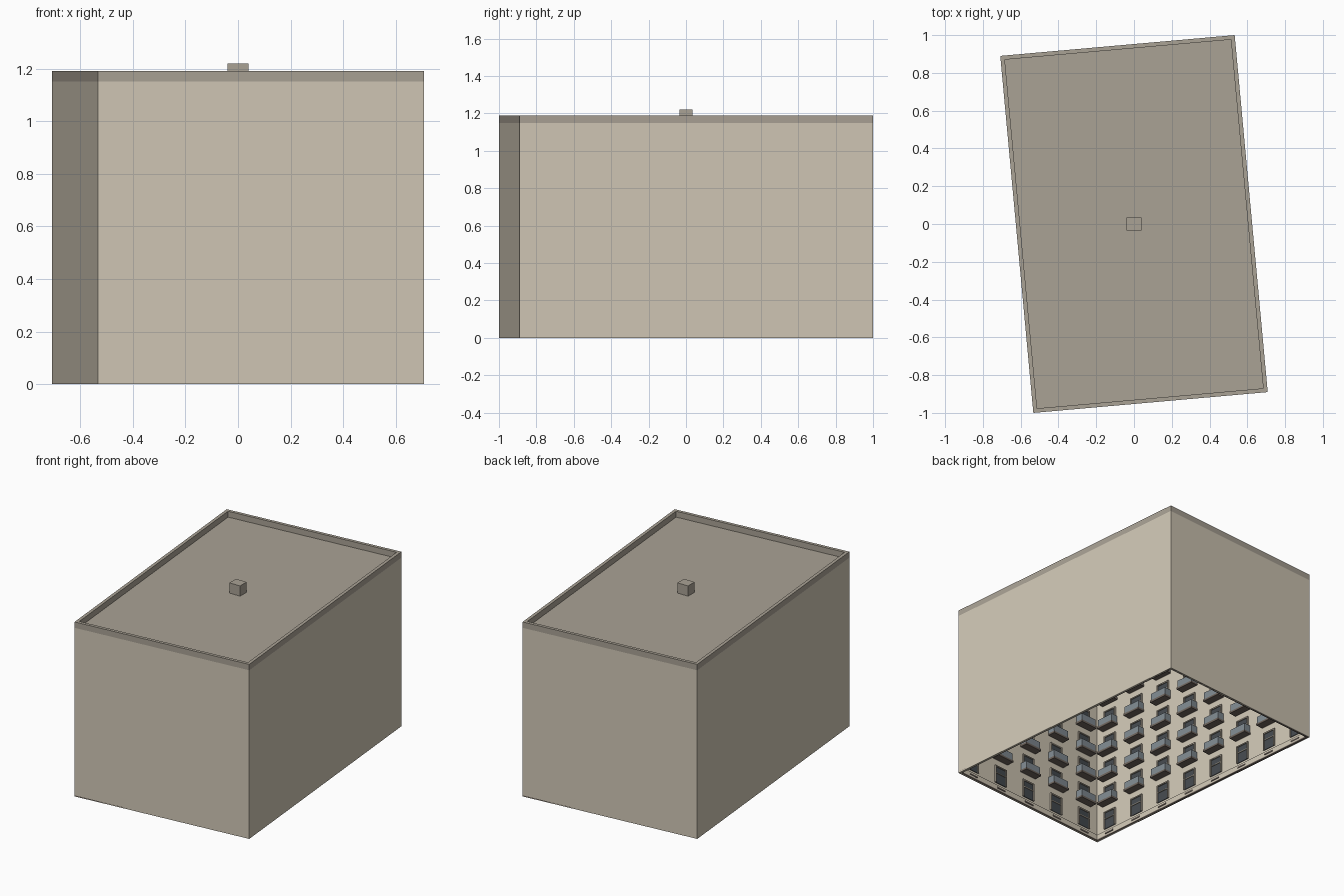
import bpy, bmesh, math
from mathutils import Matrix, Vector

if "Cube" in bpy.data.objects:
    bpy.data.objects.remove(bpy.data.objects["Cube"])

C = [Vector(p) for p in ((-0.533, -1.0, 0), (0.708, -0.89, 0), (0.533, 1.0, 0), (-0.708, 0.89, 0))]
PLINTH, ROOF, TOP, FLOORS = 0.045, 1.15, 1.19, 6
FH = (ROOF - PLINTH) / FLOORS
COLS = (5, 8, 5, 8)


def mat(name, rgb):
    m = bpy.data.materials.new(name)
    m.diffuse_color = (*rgb, 1)
    m.use_nodes = True
    m.node_tree.nodes["Principled BSDF"].inputs["Base Color"].default_value = m.diffuse_color
    return m


CREAM = mat("cream_render", (0.64, 0.58, 0.47))
TAUPE = mat("taupe_stone", (0.40, 0.36, 0.30))
DARK = mat("dark_slab", (0.16, 0.13, 0.11))
FRAME = mat("frame_stone", (0.42, 0.37, 0.30))
PANE = mat("window_glass", (0.06, 0.07, 0.08))
RAIL = mat("rail_glass", (0.22, 0.26, 0.29))


def finish(bm, name, material):
    me = bpy.data.meshes.new(name)
    bm.to_mesh(me)
    bm.free()
    me.materials.append(material)
    ob = bpy.data.objects.new(name, me)
    bpy.context.collection.objects.link(ob)


def box(bm, frame, x0, x1, y0, y1, z0, z1):
    m = Matrix.Translation(((x0 + x1) / 2, (y0 + y1) / 2, (z0 + z1) / 2))
    bmesh.ops.create_cube(bm, size=1, matrix=frame @ m @ Matrix.Diagonal((x1 - x0, y1 - y0, z1 - z0, 1)))


def inset(d):
    out = []
    for i, c in enumerate(C):
        a, b = (C[i - 1] - c).normalized(), (C[(i + 1) % 4] - c).normalized()
        out.append(c + (a + b) * d)
    return out


def ring(name, d, z0, z1, material):
    # closed rectangular band, outer face flush with the walls
    bm = bmesh.new()
    loops = [[bm.verts.new((p.x, p.y, z)) for p in inset(k)] for k, z in ((0, z0), (0, z1), (d, z1), (d, z0))]
    for j in range(4):
        a, b = loops[j], loops[(j + 1) % 4]
        for i in range(4):
            k = (i + 1) % 4
            bm.faces.new((a[i], a[k], b[k], b[i]))
    finish(bm, name, material)


# outer walls: open shell
bm = bmesh.new()
lo = [bm.verts.new(p) for p in C]
hi = [bm.verts.new(p + Vector((0, 0, ROOF))) for p in C]
for i in range(4):
    k = (i + 1) % 4
    bm.faces.new((lo[i], lo[k], hi[k], hi[i]))
finish(bm, "walls", CREAM)

# roof deck, parapet, plinth
bm = bmesh.new()
bm.faces.new([bm.verts.new(p + Vector((0, 0, ROOF))) for p in C])
finish(bm, "roof", TAUPE)
ring("parapet", 0.022, ROOF, TOP, TAUPE)
ring("plinth", 0.012, 0, PLINTH, CREAM)
ring("plinth_base", 0.016, 0, 0.008, DARK)

# rooftop vent
bm = bmesh.new()
box(bm, Matrix(), -0.04, 0.04, -0.035, 0.035, ROOF, 1.22)
finish(bm, "roof_vent", TAUPE)

# courtyard facade: windows and balconies facing inwards
parts = {n: bmesh.new() for n in ("window_frames", "window_panes", "balcony_slabs", "balcony_rails", "cellar_vents")}
for i in range(4):
    d = C[(i + 1) % 4] - C[i]
    frame = Matrix.Translation(C[i]) @ Matrix.Rotation(math.atan2(d.y, d.x), 4, 'Z')
    step = d.length / COLS[i]
    for c in range(COLS[i]):
        x = (c + 0.5) * step
        box(parts["cellar_vents"], frame, x - 0.035, x + 0.035, 0.01, 0.015, 0.022, 0.032)
        for f in range(FLOORS):
            z = PLINTH + f * FH + 0.02
            w, h = 0.042, 0.115
            fr = parts["window_frames"]
            for s in (-1, 1):
                a, b = sorted((s * w, s * (w + 0.008)))
                box(fr, frame, x + a, x + b, 0.001, 0.012, z, z + h)
            box(fr, frame, x - w - 0.008, x + w + 0.008, 0.001, 0.012, z + h, z + h + 0.008)
            box(fr, frame, x - w, x + w, 0.001, 0.01, z + h * 0.6, z + h * 0.6 + 0.005)
            box(parts["window_panes"], frame, x - w, x + w, 0.001, 0.005, z, z + h)
            if f:
                box(parts["balcony_slabs"], frame, x - 0.066, x + 0.066, 0.001, 0.055, z - 0.014, z)
                r = parts["balcony_rails"]
                box(r, frame, x - 0.06, x + 0.06, 0.046, 0.05, z, z + 0.05)
                for s in (-1, 1):
                    box(r, frame, x + s * 0.06 - 0.002, x + s * 0.06 + 0.002, 0.001, 0.05, z, z + 0.05)
for n, m in zip(parts, (FRAME, PANE, DARK, RAIL, DARK)):
    finish(parts[n], n, m)
